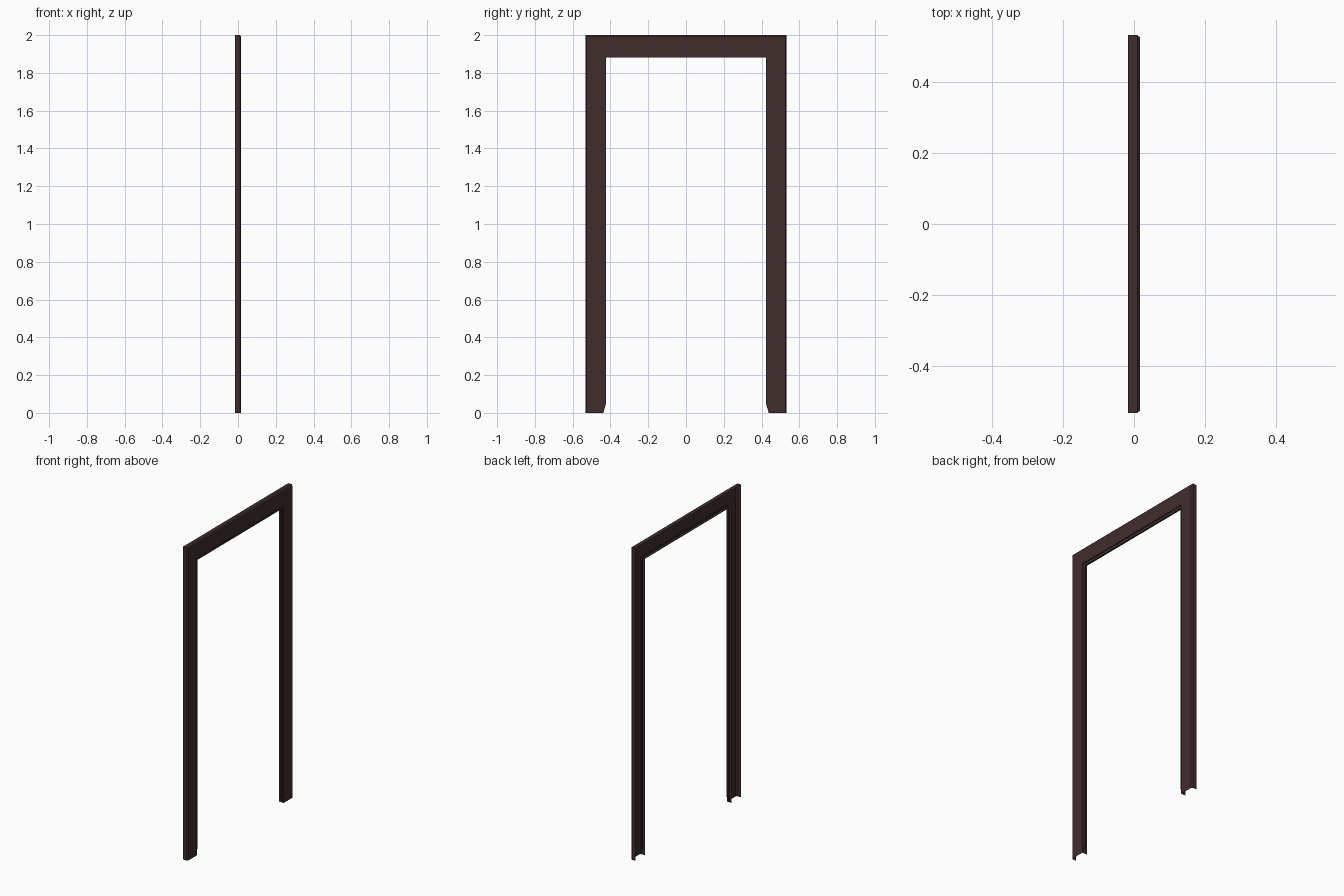
import bpy, bmesh

if "Cube" in bpy.data.objects:
    bpy.data.objects.remove(bpy.data.objects["Cube"])

HALF_W, HEIGHT, T = 0.532, 2.0, 0.0165
LIP = 0.094          # distance from outer edge where the thin lip starts
HEAD = 1.08          # the head is slightly deeper than the jambs

# Open, hollow-backed cross-section: (distance inward from outer edge, x)
profile = [(0, -T), (0, 0.0095), (0.006, T), (LIP, T), (LIP, 0.011),
           (0.109, 0.011), (0.109, 0.0), (LIP, 0.0), (LIP, -T)]


def ring(bm, place):
    return [bm.verts.new(place(d, x)) for d, x in profile]


bm = bmesh.new()
# Stations up one jamb, across the head and down the other jamb;
# the lip tapers away at the foot of each jamb
rings = [
    ring(bm, lambda d, x: (x, -HALF_W + min(d, LIP), 0)),
    ring(bm, lambda d, x: (x, -HALF_W + d, 0.05)),
    ring(bm, lambda d, x: (x, -HALF_W + d, HEIGHT - d * HEAD)),
    ring(bm, lambda d, x: (x, HALF_W - d, HEIGHT - d * HEAD)),
    ring(bm, lambda d, x: (x, HALF_W - d, 0.05)),
    ring(bm, lambda d, x: (x, HALF_W - min(d, LIP), 0)),
]
for a, b in zip(rings, rings[1:]):
    for i in range(len(profile) - 1):
        bm.faces.new((a[i], b[i], b[i + 1], a[i + 1]))
bmesh.ops.remove_doubles(bm, verts=bm.verts, dist=0.0001)
bmesh.ops.recalc_face_normals(bm, faces=bm.faces)

mesh = bpy.data.meshes.new("door_frame")
bm.to_mesh(mesh)
bm.free()

# Dark wood
mat = bpy.data.materials.new("dark brown")
mat.diffuse_color = (0.051, 0.026, 0.026, 1)
mat.use_nodes = True
mat.node_tree.nodes["Principled BSDF"].inputs["Base Color"].default_value = mat.diffuse_color
mesh.materials.append(mat)

frame = bpy.data.objects.new("door_frame", mesh)
bpy.context.collection.objects.link(frame)
